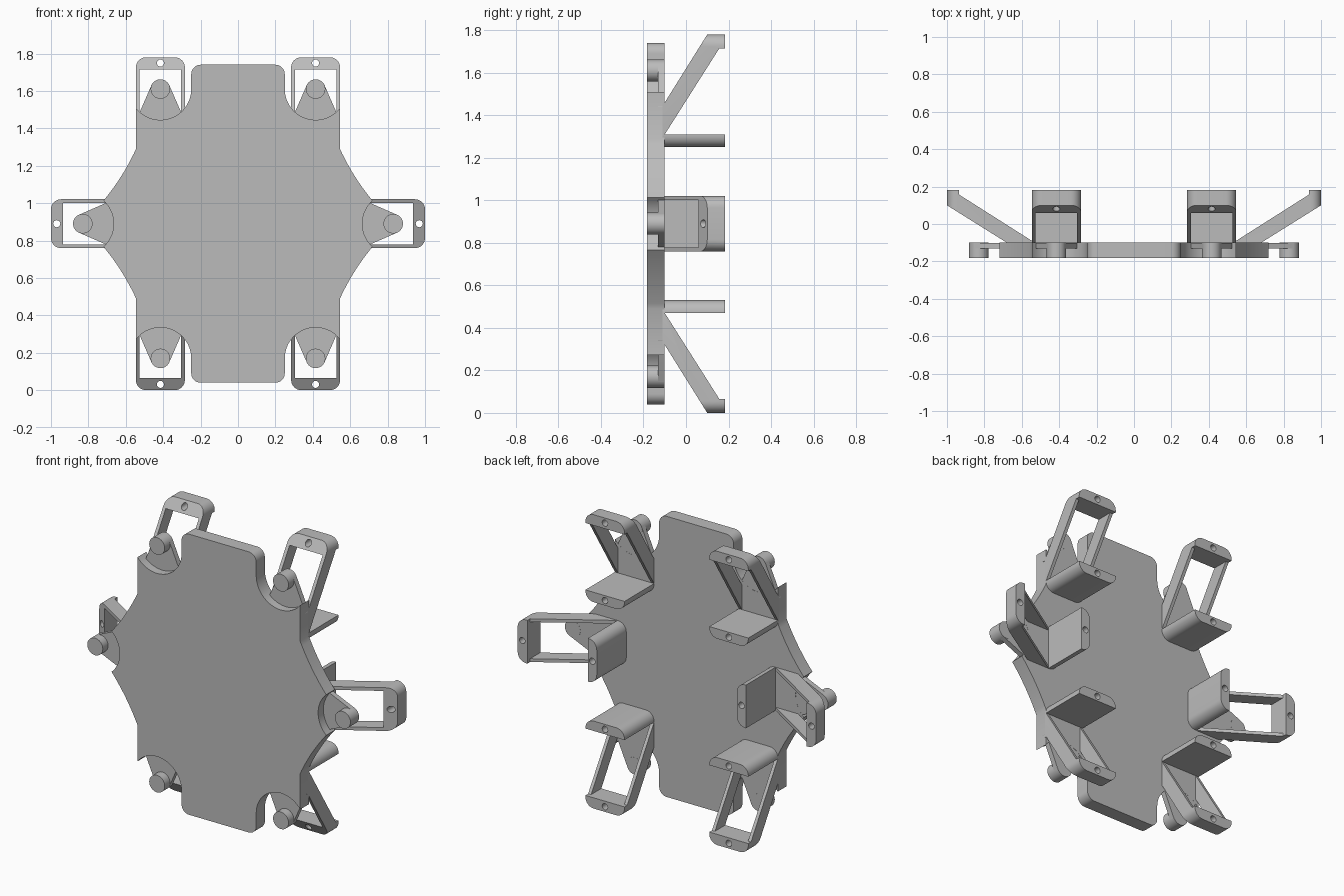
import bpy, bmesh, math
from mathutils import Matrix

if "Cube" in bpy.data.objects:
    bpy.data.objects.remove(bpy.data.objects["Cube"])

MID = 0.89                      # height of the plate centre
FRONT, BACK, REAR = -0.183, -0.10, 0.183

grey = bpy.data.materials.new("plain_grey")
grey.diffuse_color = (0.5, 0.5, 0.5, 1)
grey.use_nodes = True
grey.node_tree.nodes["Principled BSDF"].inputs["Base Color"].default_value = grey.diffuse_color


def arc(cx, cz, r, a0, a1, n=12):
    return [(cx + r * math.cos(math.radians(a0 + (a1 - a0) * i / n)),
             cz + r * math.sin(math.radians(a0 + (a1 - a0) * i / n))) for i in range(n + 1)]


def prism(name, pts, lo, hi, axis="y"):
    """Extrude a profile along y (points are x, z) or along x (points are y, z)."""
    bm = bmesh.new()
    place = (lambda p, d: (p[0], d, p[1])) if axis == "y" else (lambda p, d: (d, p[0], p[1]))
    face = bm.faces.new([bm.verts.new(place(p, lo)) for p in pts])
    ext = bmesh.ops.extrude_face_region(bm, geom=[face])
    move = (0, hi - lo, 0) if axis == "y" else (hi - lo, 0, 0)
    bmesh.ops.translate(bm, vec=move, verts=[v for v in ext["geom"] if isinstance(v, bmesh.types.BMVert)])
    bmesh.ops.recalc_face_normals(bm, faces=bm.faces)
    mesh = bpy.data.meshes.new(name)
    bm.to_mesh(mesh)
    bm.free()
    mesh.materials.append(grey)
    obj = bpy.data.objects.new(name, mesh)
    bpy.context.collection.objects.link(obj)
    return obj


def activate(obj):
    bpy.ops.object.select_all(action="DESELECT")
    obj.select_set(True)
    bpy.context.view_layer.objects.active = obj


def boolean(obj, tool, op):
    activate(obj)
    mod = obj.modifiers.new("cut", "BOOLEAN")
    mod.operation, mod.object, mod.solver = op, tool, "EXACT"
    bpy.ops.object.modifier_apply(modifier=mod.name)
    bpy.data.objects.remove(tool)


def smooth(obj):
    activate(obj)
    bpy.ops.object.shade_smooth_by_angle(angle=math.radians(30))


# Body plate: one quarter of the outline, mirrored twice
quarter = arc(0.20, 0.80, 0.05, 90, 0, 8)
quarter += arc(0.415, 0.72, 0.165, 180, 322, 24)
p0, p1, p2 = (0.545, 0.40), (0.615, 0.249), (0.7195, 0.123)
for i in range(13):
    t = i / 12
    quarter.append(tuple((1 - t) ** 2 * a + 2 * t * (1 - t) * b + t * t * c
                         for a, b, c in zip(p0, p1, p2)))
quarter += arc(0.83, 0, 0.165, 132, 180, 10)[1:]
half = quarter + [(x, -z) for x, z in reversed(quarter[:-1])]
outline = half + [(-x, z) for x, z in reversed(half)]
plate = prism("body_plate", [(x, z + MID) for x, z in outline], FRONT, BACK)
smooth(plate)

# Servo bracket, built pointing up from its shelf at z = 0
W, L, R = 0.131, 0.53, 0.055
rounded = (arc(W - R, L - R, R, 0, 90, 8) + arc(R - W, L - R, R, 90, 180, 8)
           + arc(R - W, R, R, 180, 270, 8) + arc(W - R, R, R, 270, 360, 8))
bracket = prism("servo_bracket", rounded, -0.12, 0.25)
side = [(-0.11, -0.02), (REAR, -0.02), (REAR, 0.06), (BACK, 0.06), (0.157, 0.465),
        (REAR, 0.465), (REAR, 0.55), (0.1125, 0.55), (BACK, 0.21), (-0.11, 0.21)]
boolean(bracket, prism("side_profile", side, -0.3, 0.3, "x"), "INTERSECT")
window = [(-0.111, 0.06), (0.111, 0.06), (0.111, 0.465), (-0.111, 0.465)]
boolean(bracket, prism("window_cut", window, -0.3, 0.3), "DIFFERENCE")
for z, start in ((0.03, 0.06), (0.499, -0.05)):
    boolean(bracket, prism("screw_cut", arc(0, z, 0.019, 0, 337.5, 15), start, 0.3), "DIFFERENCE")
smooth(bracket)

# Pivot arm and peg in front of the bracket
arm = prism("pivot_arm", arc(0, 0.36, 0.052, 22, 158, 12) + [(-0.131, 0.19), (0.131, 0.19)],
            -0.132, BACK - 0.0005)
peg = prism("pivot_peg", arc(0, 0.36, 0.052, 0, 348.75, 31), FRONT, BACK)
smooth(arm)
smooth(peg)

# Six mounts: two up, two down, one on each side
mounts = [(0.415, 0.36, 0), (-0.415, 0.36, 0), (0.415, -0.36, 180), (-0.415, -0.36, 180),
          (0.47, 0, 90), (-0.47, 0, -90)]
for i, (x, z, angle) in enumerate(mounts):
    for part in (bracket, arm, peg):
        obj = part if i == 0 else part.copy()
        if i:
            bpy.context.collection.objects.link(obj)
        obj.matrix_world = (Matrix.Translation((x, 0, MID + z))
                            @ Matrix.Rotation(math.radians(angle), 4, "Y"))
